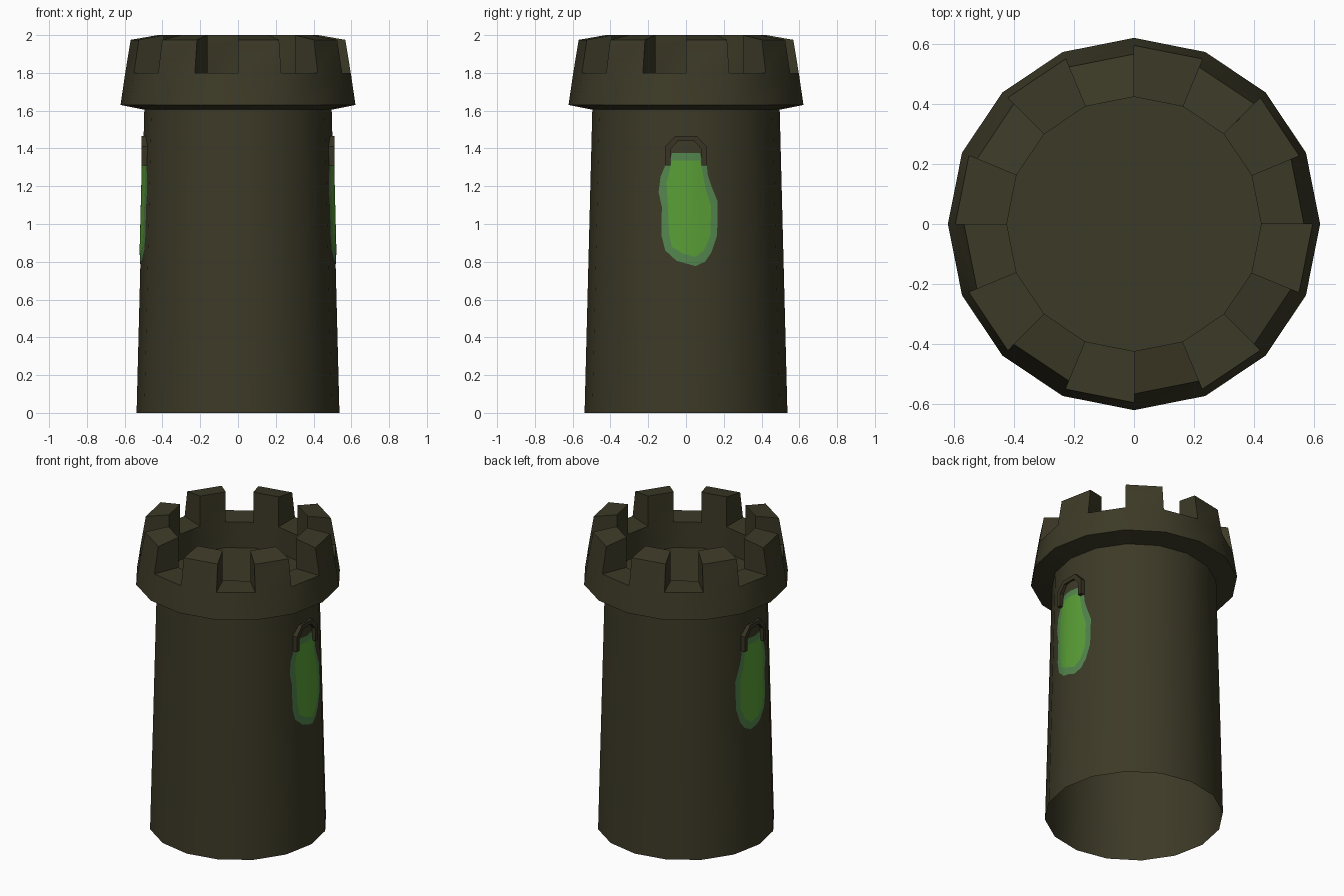
import bpy, bmesh, math

if "Cube" in bpy.data.objects:
    bpy.data.objects.remove(bpy.data.objects["Cube"])

SIDES = 16
SLOPE = math.tan(math.pi / SIDES)
R_BASE, R_TOP, Z_TOP = 0.537, 0.496, 1.605


def material(name, rgb):
    m = bpy.data.materials.new(name)
    m.diffuse_color = (*rgb, 1)
    m.use_nodes = True
    m.node_tree.nodes["Principled BSDF"].inputs["Base Color"].default_value = m.diffuse_color
    return m


stone = material("dark olive stone", (0.046, 0.042, 0.020))
frame_mat = material("dark brown stone", (0.040, 0.034, 0.017))
slime_edge = material("dull green", (0.085, 0.235, 0.075))
slime_core = material("bright green", (0.100, 0.340, 0.036))


def finish(bm, name, mat, fix_normals=True):
    if fix_normals:
        bmesh.ops.recalc_face_normals(bm, faces=bm.faces[:])
    me = bpy.data.meshes.new(name)
    for f in bm.faces:
        f.smooth = True
    bm.to_mesh(me)
    bm.free()
    me.set_sharp_from_angle(angle=math.radians(30))
    me.materials.append(mat)
    ob = bpy.data.objects.new(name, me)
    bpy.context.collection.objects.link(ob)
    return ob


def ring(bm, r, z):
    return [bm.verts.new((r * math.cos(2 * math.pi * i / SIDES),
                          r * math.sin(2 * math.pi * i / SIDES), z)) for i in range(SIDES)]


def band(bm, a, b, i):
    j = (i + 1) % SIDES
    bm.faces.new((a[i], a[j], b[j], b[i]))


# Tapered tower wall, open at the bottom
bm = bmesh.new()
low, high = ring(bm, R_BASE, 0), ring(bm, R_TOP, Z_TOP)
for i in range(SIDES):
    band(bm, low, high, i)
finish(bm, "tower_wall", stone, False)

# Crown: flared rim, floor, and a merlon on every second side
bm = bmesh.new()
neck = ring(bm, R_TOP, Z_TOP)
rim = ring(bm, 0.622, 1.63)
out_low = ring(bm, 0.597, 1.80)
out_top = ring(bm, 0.568, 1.975)
in_top = ring(bm, 0.425, 2.0)
in_low = ring(bm, 0.425, 1.80)
floor = ring(bm, 0.425, 1.63)
for i in range(SIDES):
    band(bm, neck, rim, i)
    band(bm, rim, out_low, i)
    band(bm, in_low, floor, i)
    if i % 2 == 0:
        band(bm, out_low, out_top, i)
        band(bm, out_top, in_top, i)
        band(bm, in_top, in_low, i)
    else:
        band(bm, out_low, in_low, i)
    # side wall between merlon and gap
    quad = (out_low[i], out_top[i], in_top[i], in_low[i])
    bm.faces.new(quad if i % 2 else quad[::-1])
bm.faces.new(floor)
finish(bm, "battlement_crown", stone, False)


# Slime plates that follow the wall around its corner edge
def slime(name, pts, lift, mat, side):
    bm = bmesh.new()
    bm.faces.new([bm.verts.new((0, y, z)) for y, z in pts])
    bmesh.ops.bisect_plane(bm, geom=bm.verts[:] + bm.edges[:] + bm.faces[:],
                           plane_co=(0, 0, 0), plane_no=(0, 1, 0))
    for v in bm.verts:
        r = R_BASE + (R_TOP - R_BASE) * v.co.z / Z_TOP
        v.co.x = side * (r - abs(v.co.y) * SLOPE + lift)
    for f in bm.faces:
        f.normal_update()
        if f.normal.x * side < 0:
            f.normal_flip()
    finish(bm, name, mat, False)


EDGE = [(-.075, 1.375), (-.085, 1.33), (-.11, 1.31), (-.135, 1.25), (-.145, 1.17),
        (-.128, 1.09), (-.13, .94), (-.11, .86), (-.05, .805), (.05, .777), (.10, .80),
        (.135, .85), (.165, .94), (.167, 1.12), (.135, 1.20), (.115, 1.26), (.11, 1.31),
        (.085, 1.33), (.075, 1.375)]
CORE = [(-.075, 1.335), (-.085, 1.29), (-.103, 1.22), (-.095, 1.08), (-.09, .95),
        (-.075, .88), (-.02, .845), (.05, .825), (.095, .86), (.13, .94), (.132, 1.10),
        (.105, 1.18), (.085, 1.29), (.075, 1.335)]


# Arched window frame as a flat bent bar
def window_frame(name, side):
    half_out = [(.11, 1.31), (.11, 1.41), (.056, 1.467)]
    half_in = [(.083, 1.31), (.083, 1.395), (.042, 1.44)]
    outer = half_out + [(-y, z) for y, z in half_out[::-1]]
    inner = half_in + [(-y, z) for y, z in half_in[::-1]]
    bm = bmesh.new()
    loops = [[bm.verts.new((side * x, y, z)) for y, z in pts]
             for x, pts in ((.51, outer), (.51, inner), (.47, inner), (.47, outer))]
    n = len(outer)
    for k in range(4):
        a, b = loops[k], loops[(k + 1) % 4]
        for i in range(n - 1):
            bm.faces.new((a[i], a[i + 1], b[i + 1], b[i]))
    for i in (0, n - 1):
        bm.faces.new([lp[i] for lp in loops])
    finish(bm, name, frame_mat)


for label, side in (("right", 1), ("left", -1)):
    slime(label + "_slime_edge", EDGE, 0.003, slime_edge, side)
    slime(label + "_slime_core", CORE, 0.006, slime_core, side)
    window_frame(label + "_window_frame", side)
